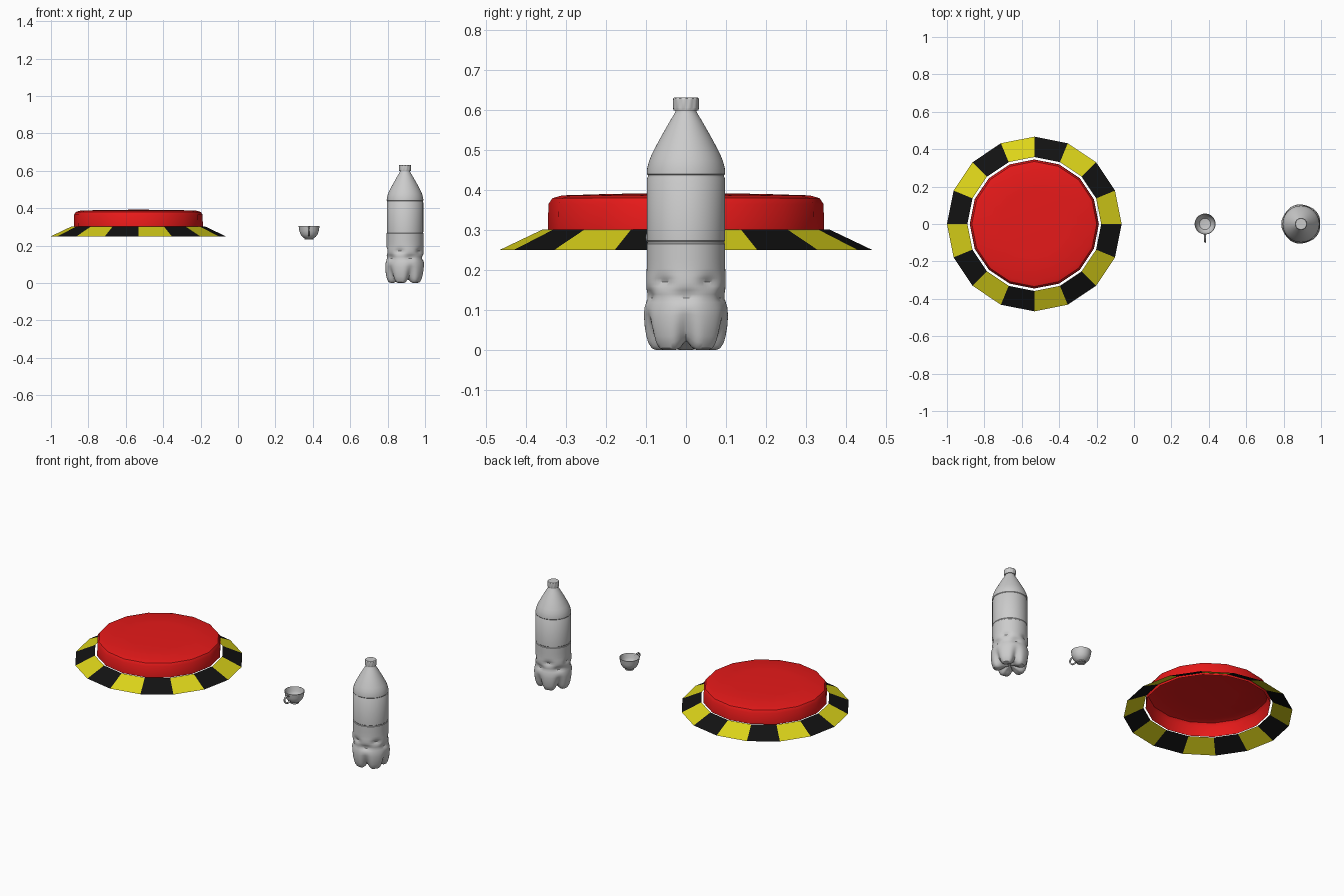
import bpy, bmesh, math
from math import sin, cos, pi, exp

if "Cube" in bpy.data.objects:
    bpy.data.objects.remove(bpy.data.objects["Cube"])


def material(name, rgb):
    m = bpy.data.materials.new(name)
    m.diffuse_color = (*rgb, 1)
    m.use_nodes = True
    m.node_tree.nodes["Principled BSDF"].inputs["Base Color"].default_value = m.diffuse_color
    return m


def lathe(name, profile, segs, loc, mats=(), smooth=True, shape=None, angle=35):
    """Revolve (r, z) pairs; r = 0 makes a pole. shape(r, z, a) may bend a point."""
    bm = bmesh.new()
    rings = []
    for r, z in profile:
        if r == 0:
            rings.append([bm.verts.new((0, 0, z))] * segs)
            continue
        ring = []
        for i in range(segs):
            a = 2 * pi * i / segs
            rr, zz = shape(r, z, a) if shape else (r, z)
            ring.append(bm.verts.new((rr * cos(a), rr * sin(a), zz)))
        rings.append(ring)
    for lo, hi in zip(rings, rings[1:]):
        for i in range(segs):
            j = (i + 1) % segs
            quad = list(dict.fromkeys((lo[i], lo[j], hi[j], hi[i])))
            f = bm.faces.new(quad)
            if len(mats) > 1:
                f.material_index = i % len(mats)
    me = bpy.data.meshes.new(name)
    bm.to_mesh(me)
    bm.free()
    for m in mats:
        me.materials.append(m)
    ob = bpy.data.objects.new(name, me)
    ob.location = loc
    bpy.context.collection.objects.link(ob)
    if smooth:
        bpy.ops.object.select_all(action='DESELECT')
        ob.select_set(True)
        bpy.context.view_layer.objects.active = ob
        bpy.ops.object.shade_smooth_by_angle(angle=math.radians(angle))
    return ob


red = material("red", (0.8, 0.01, 0.01))
yellow = material("yellow", (0.72, 0.66, 0.01))
black = material("black", (0.006, 0.006, 0.006))

# Push button: striped sloping collar and open-bottomed red cap
BX = -0.533
lathe("striped_collar", [(0.467, 0.25), (0.358, 0.302)], 16, (BX, 0, 0),
      (yellow, black), smooth=False)
lathe("red_button", [(0.345, 0.298), (0.344, 0.365), (0.334, 0.38),
                     (0.31, 0.387), (0.18, 0.391), (0, 0.392)],
      16, (BX, 0, 0), (red,))

# Teacup: foot, outer wall, rim, inner wall
CX = 0.38
lathe("cup_bowl", [(0, 0.236), (0.02, 0.236), (0.022, 0.232), (0.025, 0.232),
                   (0.024, 0.239), (0.035, 0.246), (0.046, 0.26),
                   (0.052, 0.278), (0.056, 0.304), (0.054, 0.305),
                   (0.049, 0.279), (0.043, 0.263), (0.03, 0.249), (0, 0.244)],
      32, (CX, 0, 0))

# Cup handle: swept loop towards the front
cu = bpy.data.curves.new("cup_handle", 'CURVE')
cu.dimensions = '3D'
cu.bevel_depth = 0.005
cu.bevel_resolution = 2
cu.resolution_u = 6
cu.use_fill_caps = True
path = [(-0.052, 0.289), (-0.078, 0.298), (-0.095, 0.287),
        (-0.088, 0.266), (-0.067, 0.254), (-0.043, 0.259)]
sp = cu.splines.new('BEZIER')
sp.bezier_points.add(len(path) - 1)
for p, (y, z) in zip(sp.bezier_points, path):
    p.co = (0, y, z)
    p.handle_left_type = p.handle_right_type = 'AUTO'
handle = bpy.data.objects.new("cup_handle", cu)
handle.location = (CX, 0, 0)
bpy.context.collection.objects.link(handle)

# Bottle body: five-footed base, grip dimples, label band, conical shoulder
def bottle_shape(r, z, a):
    lobe = 0.5 - 0.5 * cos(5 * a)               # 1 on a foot, 0 in a valley
    valley = (1 - lobe) ** 3
    if z < 0.11:
        fade = 1 - z / 0.11
        zz = z + 0.022 * valley * fade * min(1, r / 0.05)
        return r * (1 - 0.25 * valley * fade), zz
    dimple = lobe ** 2 * exp(-((z - 0.17) / 0.013) ** 2)
    waist = (1 - lobe) ** 2 * exp(-((z - 0.135) / 0.014) ** 2)
    return r - 0.011 * dimple - 0.009 * waist, z


base = [(0, 0.022), (0.025, 0.018), (0.045, 0.008), (0.06, 0.001),
        (0.075, 0), (0.087, 0.005), (0.095, 0.018), (0.1, 0.035),
        (0.104, 0.06), (0.1055, 0.085), (0.104, 0.105), (0.1, 0.12),
        (0.097, 0.13), (0.097, 0.14), (0.099, 0.15), (0.1, 0.16),
        (0.1, 0.17), (0.1, 0.18), (0.099, 0.19), (0.098, 0.205)]
upper = [(0.098, 0.23), (0.098, 0.266), (0.096, 0.268), (0.096, 0.272),
         (0.0975, 0.274), (0.0975, 0.43), (0.0955, 0.433), (0.0955, 0.438),
         (0.098, 0.441), (0.097, 0.455), (0.092, 0.474), (0.084, 0.493),
         (0.065, 0.529), (0.04, 0.573), (0.029, 0.591), (0.026, 0.597),
         (0.026, 0.602)]
lathe("bottle_body", base + upper, 80, (0.893, 0, 0), shape=bottle_shape)

# Ribbed screw cap
def ribs(r, z, a):
    on = 0.605 < z < 0.626 and r > 0.03
    return r - (0.0015 if on and round(a / (2 * pi) * 48) % 4 < 2 else 0), z


lathe("bottle_cap", [(0.026, 0.599), (0.031, 0.599), (0.032, 0.604),
                     (0.033, 0.606), (0.033, 0.625), (0.032, 0.629),
                     (0.029, 0.632), (0, 0.632)], 48, (0.893, 0, 0), shape=ribs)
